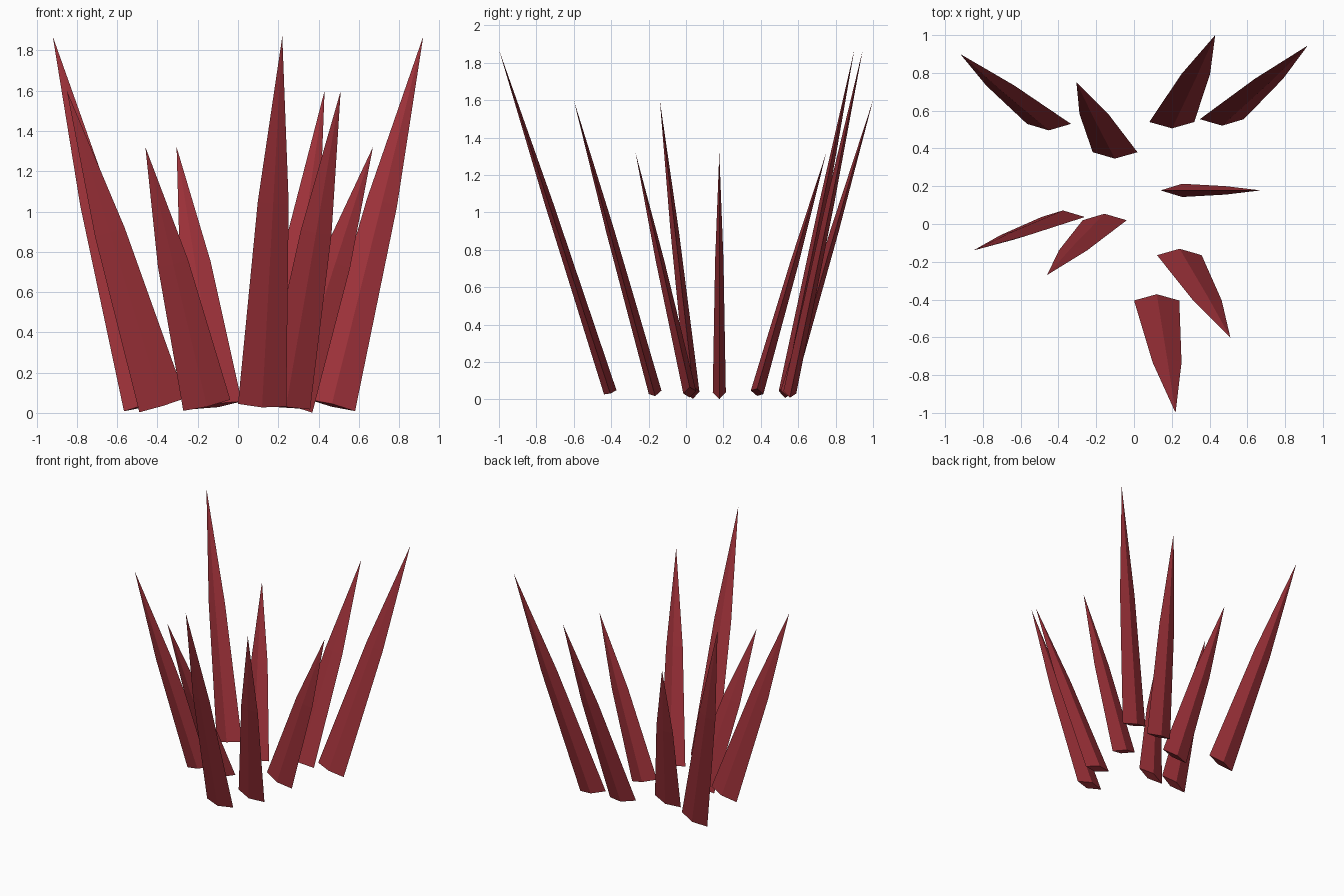
import bpy
import bmesh
from mathutils import Vector

cube = bpy.data.objects.get("Cube")
if cube:
    bpy.data.objects.remove(cube)

# Single crimson material
crimson = bpy.data.materials.new("crimson")
crimson.use_nodes = True
color = (0.34, 0.031, 0.041, 1)
crimson.diffuse_color = color
crimson.node_tree.nodes["Principled BSDF"].inputs["Base Color"].default_value = color

HALF_WIDTH, HALF_DEPTH = 0.12, 0.035
BASE_Z = 0.038
WAIST_AT, WAIST_SCALE = 0.55, 0.64


def blade(name, base_xy, tip):
    """Flat diamond-section spike leaning from its base to its tip."""
    base, tip = Vector((*base_xy, BASE_Z)), Vector(tip)
    axis = (tip - base).normalized()
    side = Vector((axis.z, 0, -axis.x)).normalized()
    ridge = axis.cross(side)
    bm = bmesh.new()

    def ring(centre, scale):
        w, d = side * HALF_WIDTH * scale, ridge * HALF_DEPTH * scale
        return [bm.verts.new(centre + o) for o in (w, d, -w, -d)]

    low = ring(base, 1)
    mid = ring(base.lerp(tip, WAIST_AT), WAIST_SCALE)
    point = bm.verts.new(tip)
    bm.faces.new(low[::-1])
    for i in range(4):
        j = (i + 1) % 4
        bm.faces.new((low[i], low[j], mid[j], mid[i]))
        bm.faces.new((mid[i], mid[j], point))
    bmesh.ops.recalc_face_normals(bm, faces=bm.faces)
    mesh = bpy.data.meshes.new(name)
    bm.to_mesh(mesh)
    bm.free()
    mesh.materials.append(crimson)
    bpy.context.collection.objects.link(bpy.data.objects.new(name, mesh))


# Clump of blades: base position and tip
TALL, MEDIUM, SHORT = 1.87, 1.6, 1.32
blade("front_tall_blade", (0.12, -0.405), (0.22, -1.0, TALL))
blade("front_medium_blade", (0.24, -0.165), (0.51, -0.6, MEDIUM))
blade("left_short_blade", (0.255, 0.178), (0.67, 0.178, SHORT))
blade("back_left_tall_blade", (0.465, 0.555), (0.92, 0.945, TALL))
blade("back_medium_blade", (0.2, 0.54), (0.43, 1.0, MEDIUM))
blade("back_right_tall_blade", (-0.45, 0.53), (-0.92, 0.9, TALL))
blade("back_short_blade", (-0.1, 0.38), (-0.305, 0.75, SHORT))
blade("right_medium_blade", (-0.375, 0.037), (-0.85, -0.14, MEDIUM))
blade("right_short_blade", (-0.155, 0.02), (-0.46, -0.27, SHORT))
